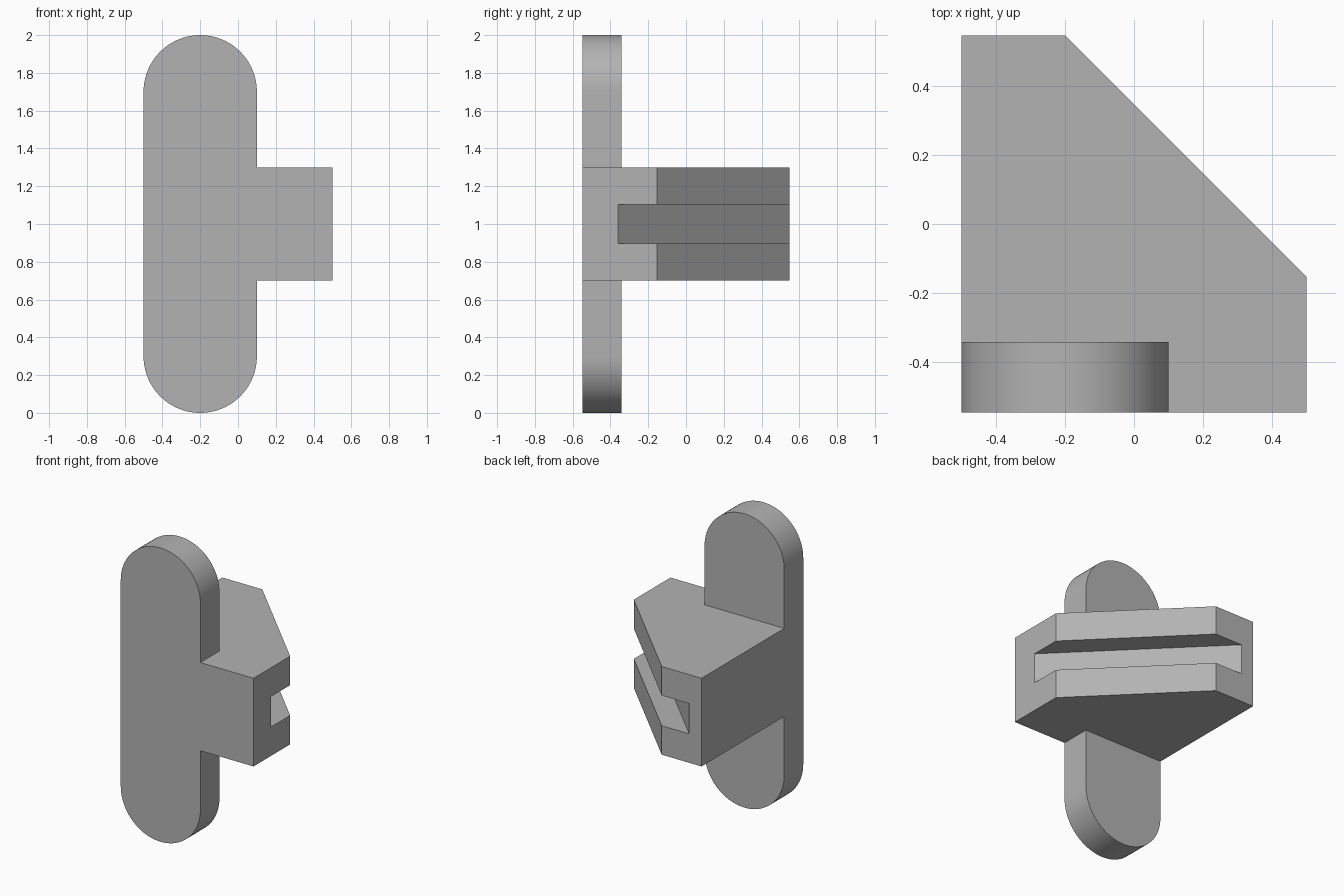
import bpy, bmesh, math
from mathutils import Vector

if "Cube" in bpy.data.objects:
    bpy.data.objects.remove(bpy.data.objects["Cube"], do_unlink=True)

LEFT, RIGHT = -0.5, 0.5
FRONT, BACK = -0.547, 0.547
MID_Z = 1.0

grey = bpy.data.materials.new("plain grey")
grey.use_nodes = True
colour = (0.45, 0.45, 0.45, 1)
grey.diffuse_color = colour
grey.node_tree.nodes["Principled BSDF"].inputs["Base Color"].default_value = colour


def prism(name, outline, direction):
    """Extrude a closed 3D outline along a direction into a solid."""
    bm = bmesh.new()
    face = bm.faces.new([bm.verts.new(p) for p in outline])
    ext = bmesh.ops.extrude_face_region(bm, geom=[face])
    moved = [g for g in ext["geom"] if isinstance(g, bmesh.types.BMVert)]
    bmesh.ops.translate(bm, verts=moved, vec=Vector(direction))
    bmesh.ops.recalc_face_normals(bm, faces=bm.faces)
    mesh = bpy.data.meshes.new(name)
    bm.to_mesh(mesh)
    bm.free()
    mesh.materials.append(grey)
    obj = bpy.data.objects.new(name, mesh)
    bpy.context.collection.objects.link(obj)
    return obj


def combine(target, tool, operation):
    """Apply a boolean and discard the tool."""
    mod = target.modifiers.new(operation.lower(), "BOOLEAN")
    mod.object, mod.operation, mod.solver = tool, operation, "EXACT"
    bpy.context.view_layer.objects.active = target
    bpy.ops.object.modifier_apply(modifier=mod.name)
    bpy.data.objects.remove(tool, do_unlink=True)


# Upright plate with rounded ends
radius, steps = 0.3, 40
outline = []
for centre_z, start in ((2 - radius, 0), (radius, math.pi)):
    for i in range(steps + 1):
        a = start + math.pi * i / steps
        outline.append((LEFT + radius + radius * math.cos(a), FRONT,
                        centre_z + radius * math.sin(a)))
bracket = prism("slotted_bracket", outline, (0, 0.205, 0))

# Block with one corner cut at 45 degrees
block_bottom, block_height = MID_Z - 0.3, 0.6
corner = 0.347  # x + y along the sloped face
block = prism("block", [(x, y, block_bottom) for x, y in (
    (LEFT, FRONT), (RIGHT, FRONT), (RIGHT, corner - RIGHT),
    (corner - BACK, BACK), (LEFT, BACK))], (0, 0, block_height))
combine(bracket, block, "UNION")

# Slot running along the sloped face
slot_height, floor = 0.206, 0.14
slot = prism("slot_cutter", [(x, y, MID_Z - slot_height / 2) for x, y in (
    (floor + 1, -1), (2, -1), (2, 1), (floor - 1, 1))], (0, 0, slot_height))
slot.hide_render = True
combine(bracket, slot, "DIFFERENCE")

# Smooth the rounded ends, keep the corners crisp
bpy.ops.object.select_all(action="DESELECT")
bracket.select_set(True)
bpy.context.view_layer.objects.active = bracket
bpy.ops.object.shade_smooth_by_angle(angle=math.radians(30))
